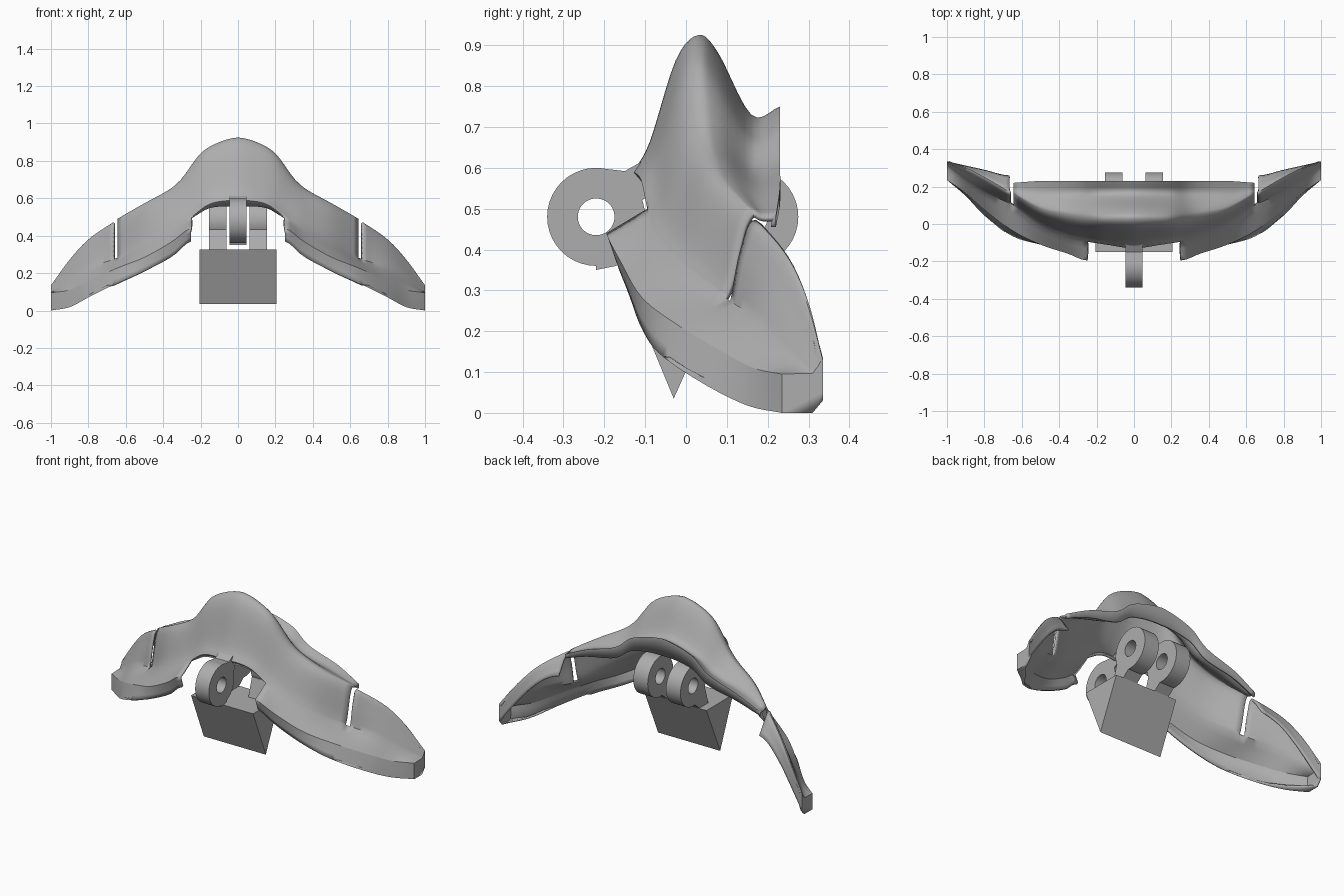
import bpy
import bmesh
import math
from mathutils import Vector

cube = bpy.data.objects.get("Cube")
if cube:
    bpy.data.objects.remove(cube, do_unlink=True)

grey = bpy.data.materials.new("plain grey")
grey.use_nodes = True
grey.diffuse_color = (0.42, 0.42, 0.42, 1)
grey.node_tree.nodes["Principled BSDF"].inputs["Base Color"].default_value = (0.42, 0.42, 0.42, 1)


def finish(bm, name, angle=35):
    """Turn a bmesh into a shaded, coloured object."""
    mesh = bpy.data.meshes.new(name)
    bm.to_mesh(mesh)
    bm.free()
    obj = bpy.data.objects.new(name, mesh)
    bpy.context.scene.collection.objects.link(obj)
    mesh.materials.append(grey)
    bpy.ops.object.select_all(action='DESELECT')
    obj.select_set(True)
    bpy.context.view_layer.objects.active = obj
    bpy.ops.object.shade_smooth_by_angle(angle=math.radians(angle), keep_sharp_edges=True)
    return obj


def spline(pts, i, t):
    """Catmull-Rom point on segment i, with mirrored end tangents."""
    a, b = pts[i], pts[i + 1]
    before = pts[i - 1] if i > 0 else a * 2 - b
    after = pts[i + 2] if i + 2 < len(pts) else b * 2 - a
    return (b - before) * (t - 2 * t**2 + t**3) / 2 + a * (1 - 3 * t**2 + 2 * t**3) \
        + b * (3 * t**2 - 2 * t**3) + (after - a) * (t**3 - t**2) / 2


def at(line, x):
    """Point (y, z) of a guide line at station x, with smooth slopes."""
    for i in range(len(line) - 1):
        if x <= line[i + 1][0] or i == len(line) - 2:
            break

    def slope(k):
        lo, hi = line[max(k - 1, 0)], line[min(k + 1, len(line) - 1)]
        return Vector((hi[1] - lo[1], hi[2] - lo[2])) / (hi[0] - lo[0])

    (xa, *a), (xb, *b) = line[i], line[i + 1]
    a, b, h = Vector(a), Vector(b), xb - xa
    t = (x - xa) / h
    start = slope(i) if i else Vector((0, (b - a).y / h * 0.3))
    return (a * (1 - 3 * t**2 + 2 * t**3) + b * (3 * t**2 - 2 * t**3)
            + start * h * (t - 2 * t**2 + t**3) + slope(i + 1) * h * (t**3 - t**2))


# Guide lines of the fairing as (x, y, z)
RIDGE = [(0, .03, .925), (.1, .03, .9), (.2, .03, .84), (.3, .04, .705), (.36, .05, .65),
         (.5, .08, .57), (.645, .16, .485), (.8, .25, .38), (.9, .3, .27), (1, .335, .13)]
WAIST = [(0, -.13, .59), (.15, -.11, .57), (.25, -.095, .5), (.35, -.08, .44), (.5, -.01, .365),
         (.65, .1, .28), (.8, .17, .23), (.9, .23, .165), (1, .31, .097)]
CREASE = [(.25, -.195, .44), (.35, -.16, .37), (.5, -.11, .285), (.65, -.035, .225),
          (.8, .08, .155), (.9, .165, .11), (1, .235, .095)]
HEM = [(.25, -.17, .37), (.35, -.14, .29), (.5, -.11, .21), (.65, -.065, .145),
       (.8, .045, .07), (.9, .15, .018), (1, .235, 0)]
VALLEY = [(0, .16, .73), (.2, .16, .67), (.3, .16, .6), (.5, .17, .54), (.645, .19, .48)]
FLANGE = [(0, .23, .75), (.2, .23, .7), (.3, .23, .62), (.5, .23, .55), (.645, .22, .48)]
TIP_BACK = [(.665, .26, .36), (.8, .29, .28), (1, .335, .03)]


def sample(pts, n=5):
    out = [spline(pts, i, k / n) for i in range(len(pts) - 1) for k in range(n)]
    return out + [pts[-1]]


def straight(pts, n=3):
    out = [pts[i].lerp(pts[i + 1], k / n) for i in range(len(pts) - 1) for k in range(n)]
    return out + [pts[-1]]


def hood_section(x):
    r, v, e, w = (at(g, x) for g in (RIDGE, VALLEY, FLANGE, WAIST))
    fade = 1 - x
    front = r.lerp(w, .22) + Vector((-.02, .012)) * fade
    flare = r.lerp(w, .78) + Vector((.006, 0)) * fade
    back = r.lerp(v, .28) + Vector((.012, .012)) * fade
    lip = e - Vector((0, .12 * (.85 - x)))
    brim = w + Vector((.03, -.035)) * max(0, 1 - x / .25) ** .5
    return [lip] + sample([e, v, back, r, front, flare, w]) + [brim]


def cheek_section(x):
    return straight([at(g, x) for g in (WAIST, CREASE, HEM)])


def tip_section(x):
    r, w = at(RIDGE, x), at(WAIST, x)
    front = r.lerp(w, .4) + Vector((-.02, .01)) * (1 - x) * 2
    sole = at(HEM, x) + Vector((.075 * ((x - .665) / .335) ** 2, 0))
    return sample([at(TIP_BACK, x), r, front, w])[:-1] + cheek_section(x) + [sole]


def loft(bm, stations, section, sharp=None):
    """Skin the sections; the line of points with index sharp stays a hard edge."""
    rows = [[bm.verts.new((x, *p)) for p in section(x)] for x in stations]
    for a, b in zip(rows, rows[1:]):
        for j in range(len(a) - 1):
            bm.faces.new((a[j], a[j + 1], b[j + 1], b[j]))
        if sharp is not None:
            bm.edges.get((a[sharp], b[sharp])).smooth = False
    return rows


# Fairing: central hood, cheeks and slit-off wing tips
bm = bmesh.new()
inner = [k * .025 for k in range(11)]
outer = [.25 + k * .395 / 14 for k in range(15)]
tips = [.665 + k * .335 / 14 for k in range(15)]
loft(bm, inner + outer[1:], hood_section)
loft(bm, outer + tips[:1], cheek_section, sharp=3)
bm.faces.new(loft(bm, tips, tip_section, sharp=18)[-1])
bmesh.ops.remove_doubles(bm, verts=bm.verts, dist=.0002)
fairing = finish(bm, "fairing", 40)
mirror = fairing.modifiers.new("mirror", 'MIRROR')
mirror.merge_threshold = .0005
wall = fairing.modifiers.new("wall", 'SOLIDIFY')
wall.thickness = .012
wall.offset = -1


def ring(name, x, width, y, z, radius, hole, n=40):
    """Hinge eye with its axis along x."""
    bm = bmesh.new()
    loops = []
    for side, r in ((-1, radius), (1, radius), (1, hole), (-1, hole)):
        loops.append([bm.verts.new((x + side * width / 2,
                                    y + r * math.cos(k * math.tau / n),
                                    z + r * math.sin(k * math.tau / n))) for k in range(n)])
    for a, b in zip(loops, loops[1:] + loops[:1]):
        for k in range(n):
            m = (k + 1) % n
            bm.faces.new((a[k], a[m], b[m], b[k]))
    bmesh.ops.recalc_face_normals(bm, faces=bm.faces)
    return finish(bm, name)


def prism(name, x, width, outline):
    """Extrude a (y, z) outline along x."""
    bm = bmesh.new()
    face = bm.faces.new([bm.verts.new((x - width / 2, *p)) for p in outline])
    ext = bmesh.ops.extrude_face_region(bm, geom=[face])["geom"]
    bmesh.ops.translate(bm, vec=(width, 0, 0),
                        verts=[v for v in ext if isinstance(v, bmesh.types.BMVert)])
    bmesh.ops.recalc_face_normals(bm, faces=bm.faces)
    return finish(bm, name)


# Front hinge eye with its arm to the hood lip and its foot
ring("front_hinge_eye", 0, .09, -.22, .48, .12, .045)
prism("front_hinge_arm", 0, .09, [(-.22, .6), (-.22, .565), (-.13, .51), (-.09, .53), (-.1, .62), (-.15, .592)])
prism("front_hinge_foot", 0, .09, [(-.22, .35), (-.17, .36), (-.17, .4), (-.22, .4)])

# Pair of rear hinge eyes standing on the wedge
for side, label in ((1, "left"), (-1, "right")):
    ring(f"rear_hinge_eye_{label}", side * .108, .095, .155, .48, .12, .045)
    prism(f"rear_hinge_neck_{label}", side * .108, .095, [(.01, .32), (.09, .32), (.15, .37), (.1, .43), (.05, .45)])

# Wedge block
prism("wedge_block", 0, .41, [(-.15, .325), (.1, .325), (-.03, .035)])
